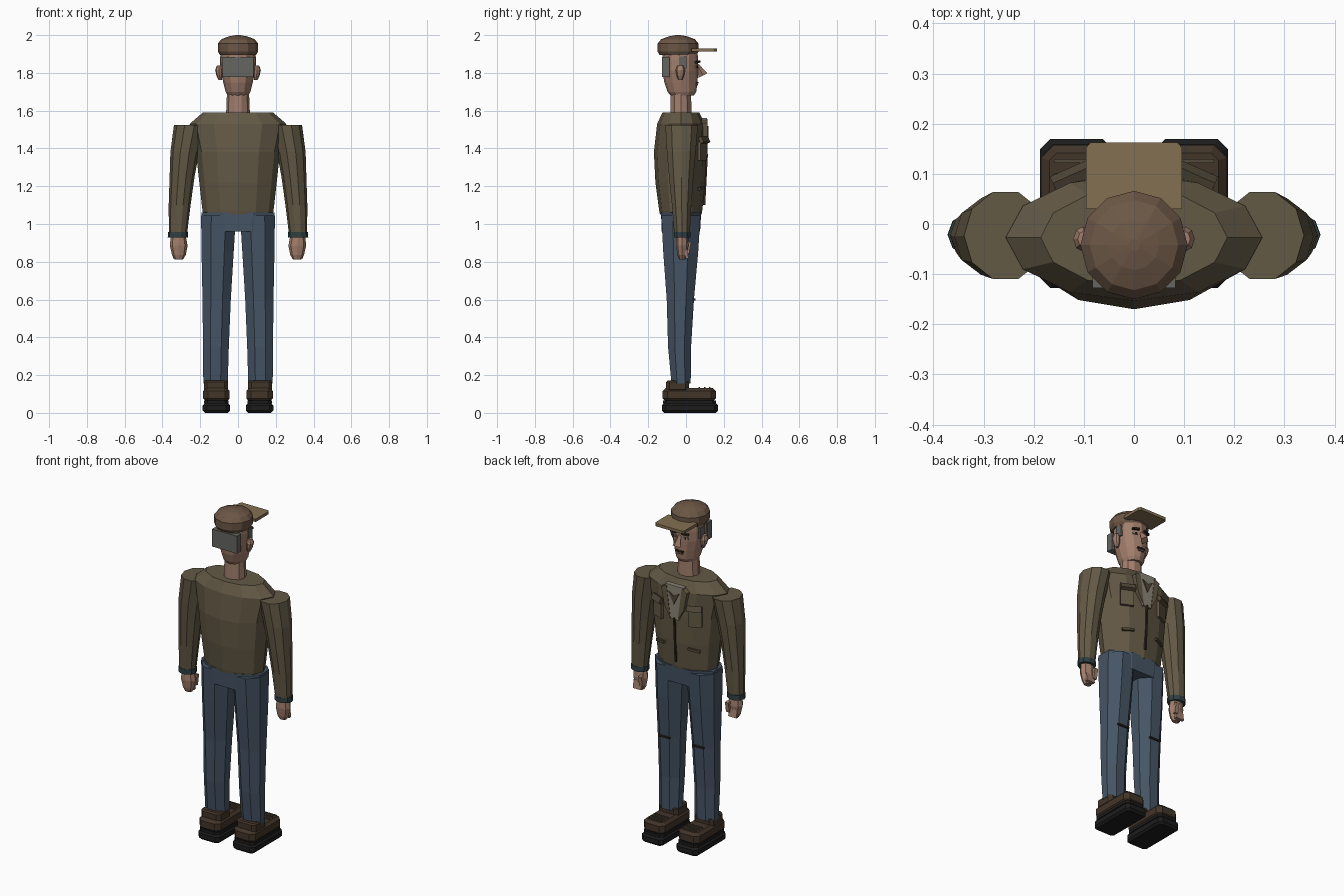
import bpy, bmesh
from math import pi, cos, sin, radians
from mathutils import Matrix, Euler

if "Cube" in bpy.data.objects:
    bpy.data.objects.remove(bpy.data.objects["Cube"])

def mat(name, r, g, b):
    m = bpy.data.materials.new(name)
    m.diffuse_color = (r, g, b, 1)
    m.use_nodes = True
    m.node_tree.nodes["Principled BSDF"].inputs["Base Color"].default_value = m.diffuse_color
    return m

JACKET = mat("olive_cloth", .125, .10, .06)
FLAP = mat("dark_olive", .085, .065, .04)
JEANS = mat("denim", .06, .09, .13)
SKIN = mat("skin", .36, .21, .15)
CAP = mat("cap_brown", .15, .095, .06)
BILL = mat("bill_tan", .23, .16, .085)
GREY = mat("grey_hair", .13, .13, .12)
SHIRT = mat("shirt_cloth", .26, .24, .19)
SHOE = mat("shoe_leather", .055, .035, .022)
SOLE = mat("sole_rubber", .012, .012, .012)
CUFF = mat("cuff_teal", .03, .05, .055)
DARK = mat("dark_detail", .03, .02, .015)

def finish(name, bm, m):
    bmesh.ops.recalc_face_normals(bm, faces=bm.faces)
    me = bpy.data.meshes.new(name)
    bm.to_mesh(me)
    bm.free()
    me.materials.append(m)
    ob = bpy.data.objects.new(name, me)
    bpy.context.collection.objects.link(ob)
    return ob

def loft(name, m, n, rings, turn=0.0):
    """Stack of n-sided rings (z, cx, cy, rx, ry), capped at both ends."""
    bm = bmesh.new()
    loops = [[bm.verts.new((cx + rx * cos(turn + 2 * pi * i / n),
                            cy + ry * sin(turn + 2 * pi * i / n), z))
              for i in range(n)] for z, cx, cy, rx, ry in rings]
    for a, b in zip(loops, loops[1:]):
        for i in range(n):
            bm.faces.new((a[i], a[(i + 1) % n], b[(i + 1) % n], b[i]))
    bm.faces.new(loops[0][::-1])
    bm.faces.new(loops[-1])
    return finish(name, bm, m)

def slab(name, m, outline, lo, hi, axis='z', bevel=0.0):
    """Extrude a 2D outline along z (xy outline) or along y (xz outline)."""
    bm = bmesh.new()
    put = (lambda p, d: (p[0], p[1], d)) if axis == 'z' else (lambda p, d: (p[0], d, p[1]))
    a = [bm.verts.new(put(p, lo)) for p in outline]
    b = [bm.verts.new(put(p, hi)) for p in outline]
    for i in range(len(a)):
        j = (i + 1) % len(a)
        bm.faces.new((a[i], a[j], b[j], b[i]))
    bm.faces.new(a[::-1])
    bm.faces.new(b)
    if bevel:
        rim = [e for f in bm.faces if len(f.verts) == len(a) and abs(f.normal[2]) > .9 for e in f.edges]
        bmesh.ops.recalc_face_normals(bm, faces=bm.faces)
        caps = [f for f in bm.faces if abs(f.normal.z) > .9]
        rim = list({e for f in caps for e in f.edges})
        bmesh.ops.bevel(bm, geom=rim, offset=bevel, segments=1, affect='EDGES')
    return finish(name, bm, m)

def box(name, m, size, loc, rot=(0, 0, 0)):
    bm = bmesh.new()
    bmesh.ops.create_cube(bm, size=1, matrix=Matrix.Translation(loc)
                          @ Euler([radians(r) for r in rot]).to_matrix().to_4x4()
                          @ Matrix.Diagonal((*size, 1)))
    return finish(name, bm, m)

def foot(cx, w, y0, y1, c):
    """Rectangle with clipped corners."""
    return [(cx - w + c, y0), (cx + w - c, y0), (cx + w, y0 + c), (cx + w, y1 - c),
            (cx + w - c, y1), (cx - w + c, y1), (cx - w, y1 - c), (cx - w, y0 + c)]

# Jacket body
loft("jacket", JACKET, 12, [
    (1.05, 0, -.028, .183, .110), (1.07, 0, -.028, .188, .114), (1.22, 0, -.030, .205, .132),
    (1.38, 0, -.032, .222, .138), (1.53, 0, -.027, .256, .126), (1.59, 0, -.027, .186, .098)])
# Pelvis
loft("trouser_seat", JEANS, 8, [(.96, 0, -.027, .196, .110), (1.06, 0, -.026, .210, .115)], pi / 8)

# Neck and head
loft("neck", SKIN, 10, [(1.56, 0, -.027, .064, .060), (1.71, 0, -.027, .058, .056)])
loft("head", SKIN, 12, [
    (1.68, 0, -.020, .056, .062), (1.70, 0, -.022, .066, .076), (1.75, 0, -.027, .078, .088),
    (1.81, 0, -.030, .092, .094), (1.87, 0, -.030, .094, .094), (1.92, 0, -.032, .090, .092)])
# Cap crown and bill
loft("cap_crown", CAP, 12, [
    (1.895, 0, -.042, .096, .098), (1.912, 0, -.042, .106, .108), (1.955, 0, -.042, .107, .108),
    (1.978, 0, -.042, .088, .090), (1.993, 0, -.042, .050, .050), (2.0, 0, -.042, .012, .012)])
slab("cap_bill", BILL, [(-.096, .03), (.096, .03), (.096, .152), (.086, .163), (-.086, .163), (-.096, .152)],
     1.913, 1.930)
# Hair
box("back_hair", GREY, (.165, .04, .105), (0, -.108, 1.832))
# Face
bm = bmesh.new()
bmesh.ops.create_cone(bm, cap_ends=True, segments=4, radius1=.026, radius2=.008, depth=.065,
                      matrix=Matrix.Translation((0, .075, 1.815)) @ Euler((radians(28), 0, 0)).to_matrix().to_4x4())
finish("nose", bm, SKIN)
box("upper_lip", DARK, (.046, .012, .008), (0, .060, 1.748))
box("lower_lip", CAP, (.036, .012, .010), (0, .058, 1.737))

# Shirt front, collar notch and zip
slab("shirt_front", SHIRT, [(-.06, 1.56), (-.045, 1.44), (-.03, 1.36), (.03, 1.36), (.045, 1.44), (.06, 1.56)],
     .085, .112, 'y')
slab("shirt_notch", FLAP, [(-.035, 1.52), (0, 1.45), (.035, 1.52), (0, 1.50)], .10, .118, 'y')
box("jacket_zip", DARK, (.010, .012, .27), (0, .103, 1.235), (-3, 0, 0))

for s, side in ((-1, "left"), (1, "right")):
    # Sleeve, cuff, hand
    loft(side + "_sleeve", JACKET, 10, [
        (.945, s * .318, -.021, .048, .043), (1.10, s * .309, -.023, .058, .054),
        (1.25, s * .296, -.025, .066, .068), (1.38, s * .282, -.025, .076, .080),
        (1.525, s * .256, -.023, .083, .091)])
    loft(side + "_cuff", CUFF, 10, [(.928, s * .319, -.021, .053, .046), (.958, s * .318, -.021, .053, .046)])
    loft(side + "_hand", SKIN, 8, [
        (.812, s * .313, -.020, .022, .016), (.835, s * .313, -.020, .036, .025),
        (.885, s * .314, -.020, .047, .033), (.935, s * .316, -.021, .040, .030)])
    box(side + "_thumb", SKIN, (.022, .02, .062), (s * .288, .012, .875), (-10, 0, 0))
    for k in range(3):
        box(side + "_finger", SKIN, (.018, .016, .05), (s * (.298 + k * .018), .002, .842), (8, 0, 0))
    # Trouser leg and knee seam
    loft(side + "_trouser_leg", JEANS, 8, [
        (.155, s * .119, -.026, .070, .055), (.35, s * .117, -.034, .074, .066),
        (.60, s * .113, -.030, .081, .078), (.85, s * .108, -.028, .092, .100),
        (1.045, s * .103, -.027, .100, .112)], pi / 8)
    box(side + "_knee_seam", DARK, (.075, .012, .010), (s * .113, .044, .60))
    # Shoe
    slab(side + "_shoe_sole", SOLE, foot(s * .115, .072, -.128, .170, .02), 0, .052, bevel=.012)
    slab(side + "_shoe_welt", SOLE, foot(s * .115, .066, -.122, .160, .02), .050, .066)
    slab(side + "_shoe_upper", SHOE, foot(s * .115, .070, -.124, .158, .025), .060, .132, bevel=.016)
    slab(side + "_shoe_ankle", SHOE, foot(s * .117, .064, -.105, .015, .018), .115, .172, bevel=.008)
    for k in range(3):
        box(side + "_shoe_lace", FLAP, (.09, .008, .008), (s * .115, .070 + k * .028, .134))
    # Ear, sideburn, eye, brow
    loft(side + "_ear", SKIN, 8, [
        (1.762, s * .094, -.030, .009, .010), (1.785, s * .098, -.030, .016, .020),
        (1.815, s * .102, -.030, .019, .025), (1.838, s * .100, -.030, .012, .016)])
    box(side + "_sideburn", GREY, (.012, .04, .065), (s * .089, -.018, 1.855))
    box(side + "_eye", SHIRT, (.028, .012, .012), (s * .037, .053, 1.832), (0, 0, -s * 20))
    box(side + "_pupil", DARK, (.010, .012, .011), (s * .036, .056, 1.832), (0, 0, -s * 20))
    box(side + "_brow", DARK, (.042, .016, .010), (s * .037, .061, 1.858), (0, s * 8, -s * 20))
    # Collar lapel
    slab(side + "_lapel", JACKET, [(s * .05, 1.555), (s * .085, 1.535), (s * .065, 1.43), (s * .025, 1.36)],
         .080, .114, 'y')
    # Chest pocket with flap, lower pocket slit
    box(side + "_chest_pocket", JACKET, (.075, .016, .10), (s * .122, .086, 1.385), (0, 0, -s * 24))
    box(side + "_pocket_flap", FLAP, (.085, .022, .034), (s * .122, .096, 1.445), (25, 0, -s * 24))
    box(side + "_pocket_slit", FLAP, (.07, .014, .014), (s * .110, .082, 1.19), (0, s * 8, -s * 20))
